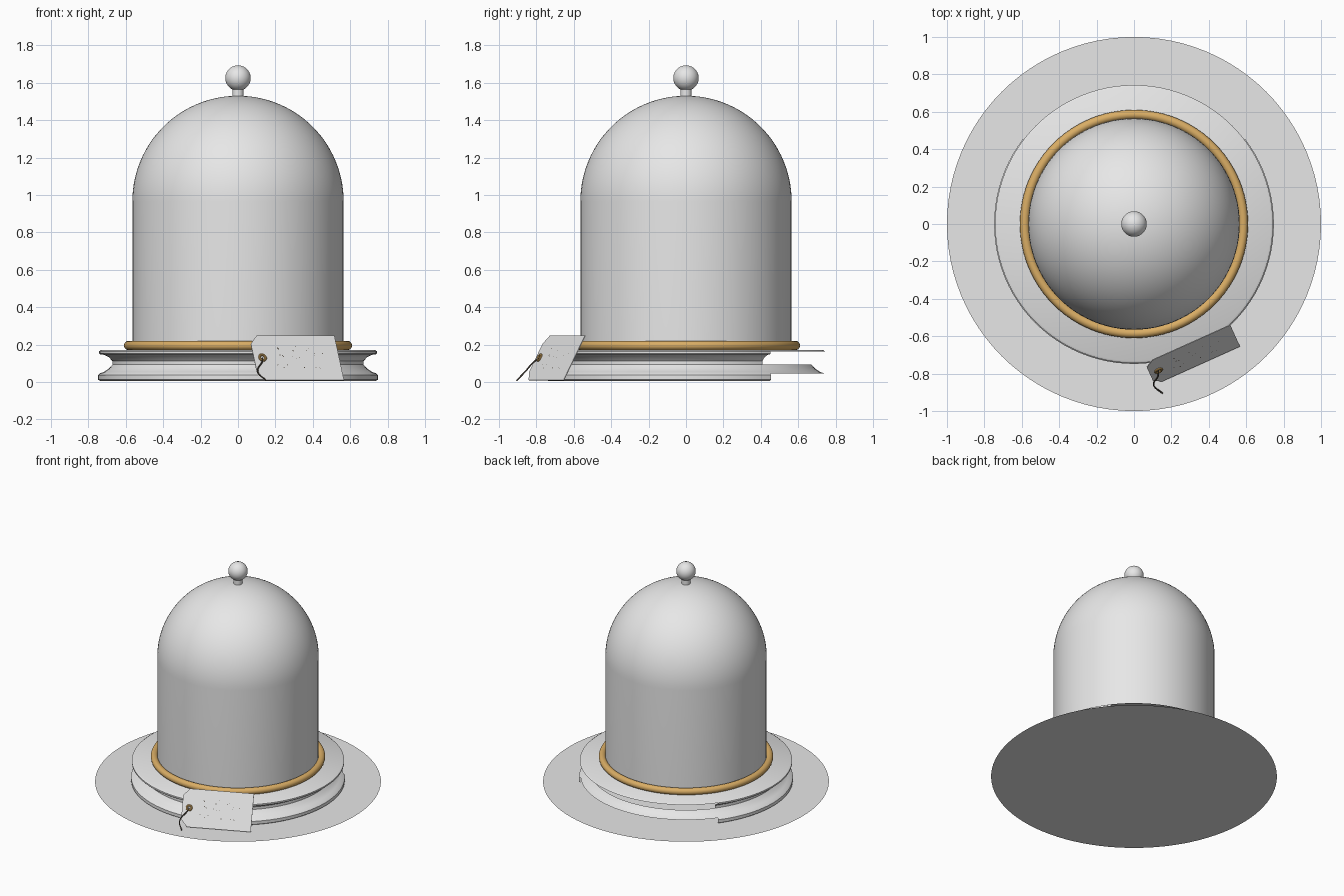
import bpy
import bmesh
import math
import random
from mathutils import Vector, Matrix

default_cube = bpy.data.objects.get("Cube")
if default_cube:
    bpy.data.objects.remove(default_cube)


def material(name, rgb):
    mat = bpy.data.materials.new(name)
    mat.use_nodes = True
    mat.diffuse_color = (*rgb, 1)
    mat.node_tree.nodes["Principled BSDF"].inputs["Base Color"].default_value = (*rgb, 1)
    return mat


GREY = material("pale grey", (0.8, 0.8, 0.8))
BRASS = material("brass", (0.7, 0.42, 0.13))
DARK = material("dark twine", (0.08, 0.065, 0.05))


def add_object(name, bm, mat, angle=35):
    mesh = bpy.data.meshes.new(name)
    bm.to_mesh(mesh)
    bm.free()
    mesh.shade_smooth()
    mesh.set_sharp_from_angle(angle=math.radians(angle))
    mesh.materials.append(mat)
    obj = bpy.data.objects.new(name, mesh)
    bpy.context.collection.objects.link(obj)
    return obj


def lathe(name, profile, mat, segments=96, keep=lambda angle, z: True):
    """Spin (radius, z) points, listed bottom to top, around the z axis."""
    bm = bmesh.new()
    rings = []
    for r, z in profile:
        if r == 0:
            rings.append([bm.verts.new((0, 0, z))] * segments)
        else:
            rings.append([bm.verts.new((r * math.cos(a), r * math.sin(a), z))
                          for a in (math.tau * j / segments for j in range(segments))])
    for (low, high, p, q) in zip(rings, rings[1:], profile, profile[1:]):
        for j in range(segments):
            if not keep(360 * (j + 0.5) / segments, (p[1] + q[1]) / 2):
                continue
            k = (j + 1) % segments
            corners = [low[j], low[k], high[k], high[j]]
            bm.faces.new(list(dict.fromkeys(corners)))
    bmesh.ops.delete(bm, geom=[v for v in bm.verts if not v.link_faces], context='VERTS')
    return add_object(name, bm, mat)


def arc(radius, z, start, end, steps, offset=0):
    return [(offset + radius * math.cos(t), z + radius * math.sin(t))
            for t in (math.radians(start + (end - start) * i / steps) for i in range(steps + 1))]


# Ground disc
lathe("ground_disc", [(1, 0), (0, 0)], GREY)


# Moulded base: the back of the shell keeps only its deck and lower flare
def base_keep(angle, z):
    return not 39 < angle < 141 or z > 0.162 or 0.045 < z < 0.09


lathe("moulded_base",
      [(0.735, 0.004), (0.748, 0.012), (0.748, 0.036), (0.738, 0.046), (0.715, 0.055),
       (0.69, 0.072), (0.672, 0.092), (0.672, 0.112), (0.69, 0.132), (0.715, 0.145),
       (0.738, 0.148), (0.743, 0.153), (0.743, 0.164), (0.732, 0.171), (0, 0.171)],
      GREY, keep=base_keep)

# Brass ring at the foot of the dome
lathe("brass_ring", arc(0.025, 0.195, -90, 270, 20, offset=0.585), BRASS)

# Glass dome with a neck and a ball knob
lathe("dome", [(0.565, 0.172)] + arc(0.565, 0.965, 0, 90, 28)[:-1] + [(0, 1.53)], GREY)
lathe("knob_neck", [(0.03, 1.52), (0.03, 1.575)], GREY, 32)
lathe("knob", [(0, 1.557)] + arc(0.068, 1.625, -90, 90, 20)[1:-1] + [(0, 1.693)], GREY, 40)

# Leaning tag frame: u runs along the tag, v up its slope, n out of its face
origin = Vector((0.567, -0.655, 0.01))
u = Vector((-0.912, -0.41, 0)).normalized()
v = Vector((-0.052, 0.115, 0.24)).normalized()
n = u.cross(v).normalized()
if n.y > 0:
    n = -n


def on_tag(a, b, lift=0):
    return origin + u * a + v * b + n * lift


# Tag card with two clipped corners
bm = bmesh.new()
outline = [(0, 0), (0.455, 0), (0.5, 0.05), (0.5, 0.22), (0.455, 0.27), (0, 0.27)]
face = bm.faces.new([bm.verts.new(on_tag(a, b)) for a, b in outline])
side = bmesh.ops.extrude_face_region(bm, geom=[face])
bmesh.ops.translate(bm, vec=-n * 0.004,
                    verts=[e for e in side["geom"] if isinstance(e, bmesh.types.BMVert)])
bmesh.ops.recalc_face_normals(bm, faces=bm.faces)
add_object("tag", bm, GREY)

tag_rotation = Matrix((u, n.cross(u), n)).transposed().to_4x4()

# Specks on the tag
random.seed(4)
bm = bmesh.new()
for i in range(22):
    spot = on_tag(random.uniform(0.08, 0.37), random.uniform(0.06, 0.22), 0.001)
    bmesh.ops.create_circle(bm, cap_ends=True, segments=8, radius=random.uniform(0.002, 0.004),
                            matrix=Matrix.Translation(spot) @ tag_rotation)
add_object("tag_specks", bm, DARK)

# Brass eyelet
eyelet = lathe("tag_eyelet", arc(0.007, 0, -90, 270, 10, offset=0.017), BRASS, 28)
eyelet.matrix_world = Matrix.Translation(on_tag(0.45, 0.135, 0.002)) @ tag_rotation

# Twine hanging from the eyelet
curve = bpy.data.curves.new("tag_twine", 'CURVE')
curve.dimensions = '3D'
curve.bevel_depth = 0.004
curve.bevel_resolution = 2
curve.materials.append(DARK)
spline = curve.splines.new('BEZIER')
path = [on_tag(0.45, 0.135, -0.002), (0.13, -0.81, 0.11), (0.105, -0.86, 0.055), (0.152, -0.905, 0.008)]
spline.bezier_points.add(len(path) - 1)
for point, co in zip(spline.bezier_points, path):
    point.co = co
    point.handle_left_type = point.handle_right_type = 'AUTO'
bpy.context.collection.objects.link(bpy.data.objects.new("tag_twine", curve))
